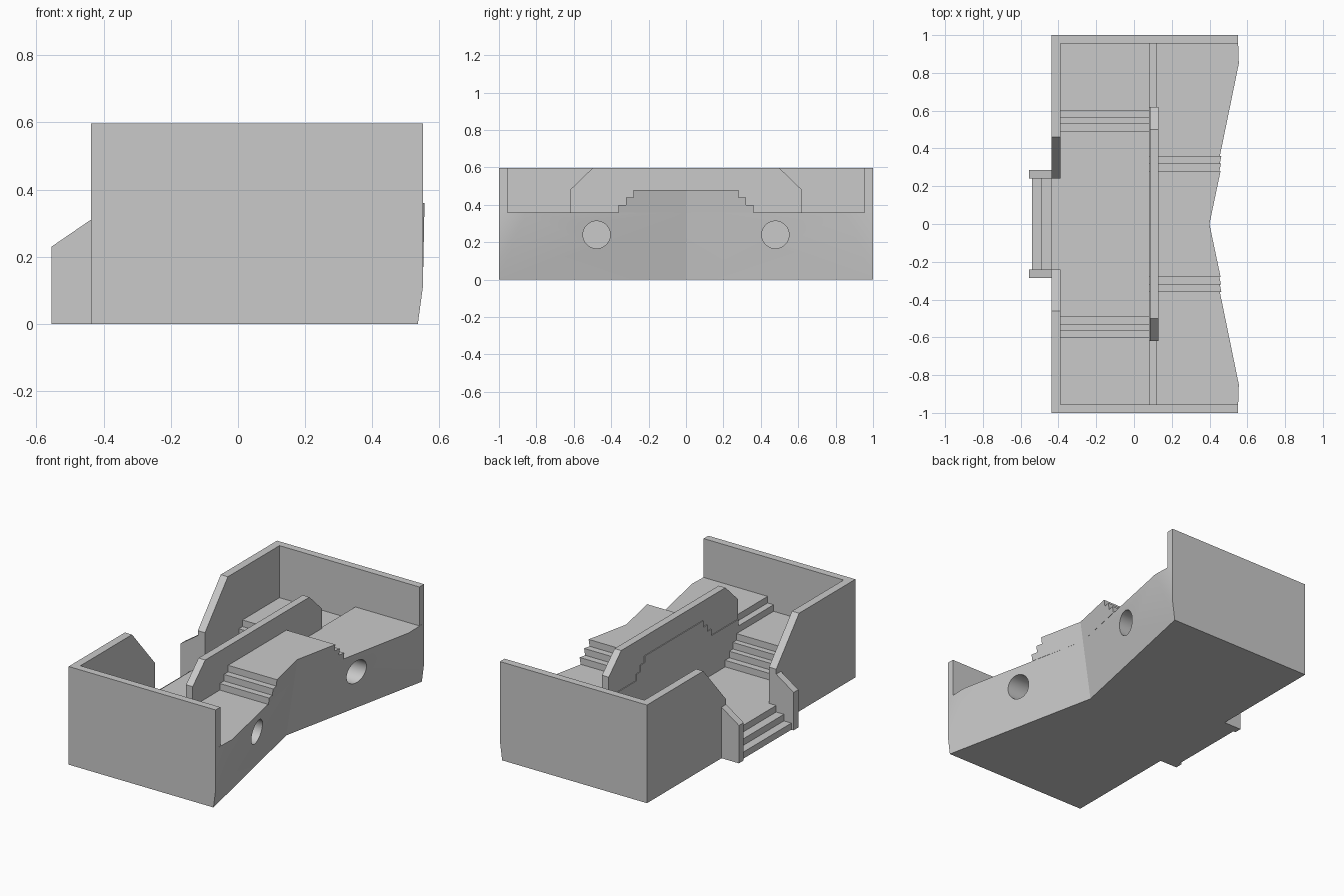
import bpy
import bmesh
import math

old = bpy.data.objects.get("Cube")
if old:
    bpy.data.objects.remove(old, do_unlink=True)

stone = bpy.data.materials.new("stone_grey")
stone.use_nodes = True
GREY = (0.59, 0.59, 0.59, 1)
stone.diffuse_color = GREY
stone.node_tree.nodes["Principled BSDF"].inputs["Base Color"].default_value = GREY


def finish(name, bm):
    bmesh.ops.recalc_face_normals(bm, faces=bm.faces)
    mesh = bpy.data.meshes.new(name)
    bm.to_mesh(mesh)
    bm.free()
    mesh.materials.append(stone)
    obj = bpy.data.objects.new(name, mesh)
    bpy.context.collection.objects.link(obj)
    return obj


def loft(name, ring_a, ring_b):
    """Closed solid between two matching rings of 3D points."""
    bm = bmesh.new()
    a = [bm.verts.new(p) for p in ring_a]
    b = [bm.verts.new(p) for p in ring_b]
    bm.faces.new(a)
    bm.faces.new(b)
    n = len(a)
    for i in range(n):
        j = (i + 1) % n
        bm.faces.new((a[i], a[j], b[j], b[i]))
    return finish(name, bm)


def along_x(name, half, x0, x1):
    """Extrude a (y, z) half profile, mirrored about y = 0, along x."""
    prof = half + [(-y, z) for y, z in reversed(half)]
    return loft(name, [(x0, y, z) for y, z in prof], [(x1, y, z) for y, z in prof])


def along_y(name, prof, y0, y1):
    """Extrude an (x, z) profile along y."""
    return loft(name, [(x, y0, z) for x, z in prof], [(x, y1, z) for x, z in prof])


# All stairs share one riser height
RISE = 0.04
LOW, LANDING, LEDGE, FLOOR = 3 * RISE, 7 * RISE, 8 * RISE, 9 * RISE
TOP = 0.596
WALL_X0, WALL_X1 = -0.438, -0.39
MID_X0, MID_X1 = 0.08, 0.12
INNER_Y = 0.955
STEP_Y = (0.36, 0.32, 0.28)

# End walls
wall = [(WALL_X0, 0), (0.525, 0), (0.54, 0.11), (0.55, FLOOR), (0.55, TOP), (WALL_X0, TOP)]
for side, s in (("left_end", 1), ("right_end", -1)):
    along_y(side + "_wall", wall, s * INNER_Y, s)

# Long outer wall with the entrance gap
along_x("entrance_wall",
        [(0.24, LOW), (0.24, 0.34), (0.46, TOP), (INNER_Y, TOP), (INNER_Y, 0)],
        WALL_X0, WALL_X1)

# Sunken walkway with stairs up to a landing at both ends
walk = []
for i, y in enumerate((0.49, 0.53, 0.565, 0.60)):
    walk += [(y, LOW + i * RISE), (y, LOW + (i + 1) * RISE)]
along_x("sunken_walkway", walk + [(INNER_Y, LANDING), (INNER_Y, 0)], WALL_X1, MID_X0)

# Retaining slab: stepped under the wall, a low stair tread beyond its ends
slab = []
for i, y in enumerate(reversed(STEP_Y)):
    z = FLOOR + (len(STEP_Y) - i) * RISE
    slab += [(y, z), (y, z - RISE)]
slab += [(0.62, FLOOR), (0.62, LEDGE), (INNER_Y, LEDGE), (INNER_Y, 0)]
along_x("retaining_slab", slab, MID_X0, MID_X1)

# Chamfered dividing wall set just behind the slab's face
along_x("dividing_wall", [(0.50, TOP), (0.62, 0.48), (0.62, LEDGE)],
        MID_X0 + 0.005, MID_X1 + 0.01)


# Outer face: a V in plan that leans outward with height
def face_x(y, z):
    return 0.325 + 0.21 * y + 0.155 * z


# One half of the terrace as a convex block
bm = bmesh.new()
for p in ((MID_X1, 0, 0), (MID_X1, 1, 0), (MID_X1, 0, FLOOR), (MID_X1, 1, FLOOR),
          (face_x(0, 0), 0, 0), (face_x(1, 0), 1, 0), (face_x(0, FLOOR), 0, FLOOR),
          (0.555, 0.85, FLOOR), (0.55, 1, 0.11), (0.55, 1, FLOOR)):
    bm.verts.new(p)
bmesh.ops.convex_hull(bm, input=bm.verts)
terrace = finish("terrace", bm)

# Round drain recess
bpy.ops.mesh.primitive_cylinder_add(vertices=40, radius=0.073, depth=0.5,
                                    location=(0.45, 0.478, 0.24),
                                    rotation=(0, math.pi / 2, 0))
cutter = bpy.context.object
cutter.name = "drain_cutter"
cutter.hide_render = True
cutter.data.materials.append(stone)
cut = terrace.modifiers.new("drain", "BOOLEAN")
cut.operation = "DIFFERENCE"
cut.solver = "EXACT"
cut.object = cutter
bpy.ops.object.select_all(action="DESELECT")
terrace.select_set(True)
bpy.context.view_layer.objects.active = terrace
bpy.ops.object.modifier_apply(modifier=cut.name)
bpy.data.objects.remove(cutter, do_unlink=True)

# Open the seam and mirror the terrace to the other side
bm = bmesh.new()
bm.from_mesh(terrace.data)
seam = [f for f in bm.faces if all(abs(v.co.y) < 1e-5 for v in f.verts)]
bmesh.ops.delete(bm, geom=seam, context="FACES")
bm.to_mesh(terrace.data)
bm.free()
mirror = terrace.modifiers.new("mirror", "MIRROR")
mirror.use_axis = (False, True, False)
bpy.ops.object.modifier_apply(modifier=mirror.name)
bpy.ops.object.shade_smooth_by_angle(angle=math.radians(20))

# Raised platform made of stacked steps
for i, h in enumerate(STEP_Y):
    rings = []
    for z in (FLOOR + i * RISE, FLOOR + (i + 1) * RISE):
        rings.append([(face_x(h, z), -h, z), (face_x(0, z), 0, z), (face_x(h, z), h, z),
                      (MID_X1, h, z), (MID_X1, -h, z)])
    loft(f"platform_step_{i + 1}", *rings)

# Entrance steps and their side walls
along_y("entrance_steps",
        [(-0.54, 0), (-0.54, RISE), (-0.49, RISE), (-0.49, 2 * RISE),
         (WALL_X0, 2 * RISE), (WALL_X0, 0)], -0.24, 0.24)
for side, s in (("left", 1), ("right", -1)):
    along_y(side + "_entrance_cheek",
            [(-0.555, 0), (-0.555, 0.23), (WALL_X0, 0.31), (WALL_X0, 0)],
            s * 0.24, s * 0.285)
